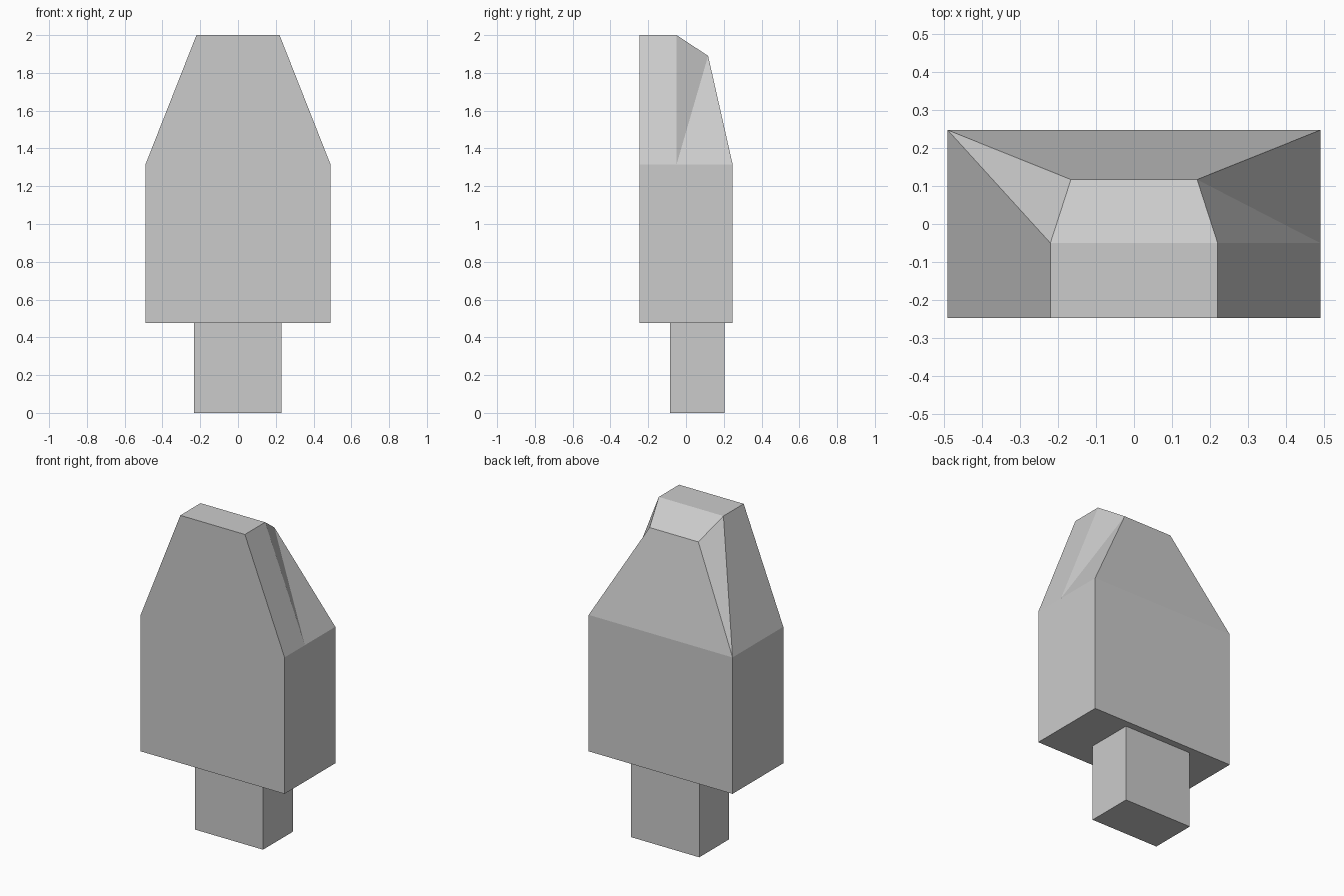
import bpy, bmesh

if "Cube" in bpy.data.objects:
    bpy.data.objects.remove(bpy.data.objects["Cube"])


def make_object(name, build):
    bm = bmesh.new()
    build(bm)
    bmesh.ops.recalc_face_normals(bm, faces=bm.faces)
    mesh = bpy.data.meshes.new(name)
    bm.to_mesh(mesh)
    bm.free()
    bpy.context.collection.objects.link(bpy.data.objects.new(name, mesh))


def ring(bm, half):
    # mirror a front-to-back half outline into a closed six-point ring
    pts = [(-x, y, z) for x, y, z in half] + list(reversed(half))
    return [bm.verts.new(p) for p in pts]


def build_body(bm):
    base = ring(bm, [(0.49, y, 0.475) for y in (-0.247, -0.05, 0.247)])
    shoulder = ring(bm, [(0.49, y, 1.315) for y in (-0.247, -0.05, 0.247)])
    crown = ring(bm, [(0.22, -0.247, 2), (0.22, -0.05, 2), (0.166, 0.117, 1.89)])
    bm.faces.new(base)
    for i in range(6):
        j = (i + 1) % 6
        bm.faces.new((base[i], base[j], shoulder[j], shoulder[i]))
        a, b, c, d = shoulder[i], shoulder[j], crown[j], crown[i]
        if i == 1:      # left rear facet folds toward the back corner
            bm.faces.new((a, b, d))
            bm.faces.new((b, c, d))
        elif i == 3:    # right rear facet folds toward the side midpoint
            bm.faces.new((a, b, d))
            bm.faces.new((b, c, d))
        else:
            bm.faces.new((a, b, c, d))
    # flat top and sloped rear chamfer
    bm.faces.new((crown[0], crown[1], crown[4], crown[5]))
    bm.faces.new((crown[1], crown[2], crown[3], crown[4]))


def build_stem(bm):
    # rectangular peg, open where it meets the body
    outline = [(-0.234, -0.085), (0.23, -0.085), (0.23, 0.205), (-0.234, 0.205)]
    low = bm.faces.new([bm.verts.new((x, y, 0)) for x, y in outline])
    walls = bmesh.ops.extrude_edge_only(bm, edges=low.edges[:])
    top = [v for v in walls["geom"] if isinstance(v, bmesh.types.BMVert)]
    bmesh.ops.translate(bm, verts=top, vec=(0, 0, 0.475))


make_object("tapered_body", build_body)
make_object("stem", build_stem)
